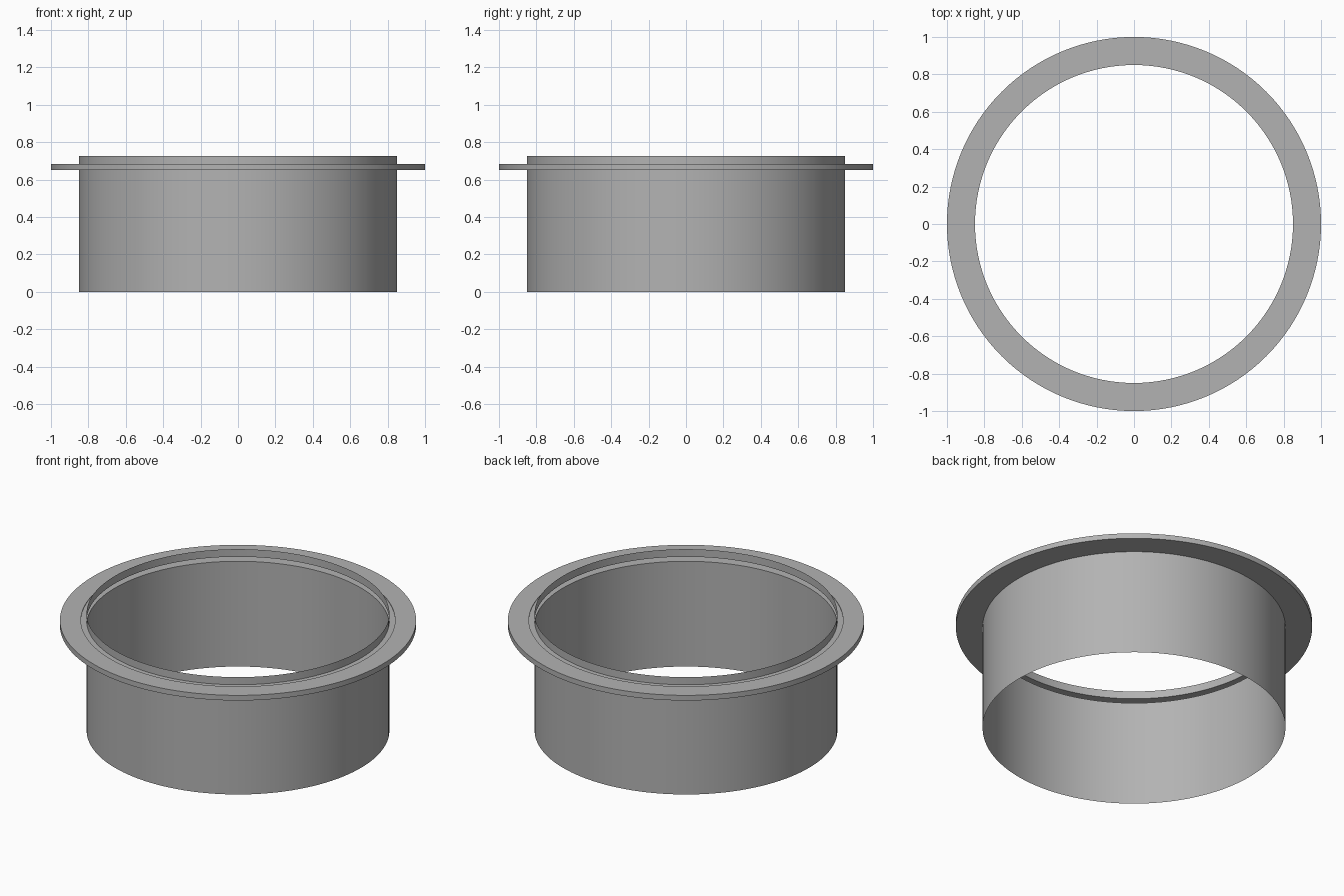
import bpy
import bmesh
import math

if "Cube" in bpy.data.objects:
    bpy.data.objects.remove(bpy.data.objects["Cube"])

SEGMENTS = 128


def lathe(name, profile, material):
    """Revolve an open (radius, height) profile around z as a thin sheet."""
    bm = bmesh.new()
    rings = []
    for r, z in profile:
        ring = []
        for i in range(SEGMENTS):
            a = 2 * math.pi * i / SEGMENTS
            ring.append(bm.verts.new((r * math.cos(a), r * math.sin(a), z)))
        rings.append(ring)
    for low, high in zip(rings, rings[1:]):
        for i in range(SEGMENTS):
            j = (i + 1) % SEGMENTS
            bm.faces.new((low[i], low[j], high[j], high[i]))
    mesh = bpy.data.meshes.new(name)
    bm.to_mesh(mesh)
    bm.free()
    mesh.materials.append(material)
    obj = bpy.data.objects.new(name, mesh)
    bpy.context.collection.objects.link(obj)
    bpy.ops.object.select_all(action='DESELECT')
    obj.select_set(True)
    bpy.context.view_layer.objects.active = obj
    bpy.ops.object.shade_smooth_by_angle(angle=math.radians(30))
    return obj


# Dark grey metal
metal = bpy.data.materials.new("dark_metal")
metal.diffuse_color = (0.45, 0.45, 0.45, 1.0)
metal.use_nodes = True
metal.node_tree.nodes["Principled BSDF"].inputs["Base Color"].default_value = metal.diffuse_color

# One pressed sheet: sleeve wall, hollow flange open to the inside, upright lip
lathe("flanged_sleeve", [
    (0.85, 0.0),      # sleeve foot
    (0.85, 0.652),    # sleeve top
    (1.0, 0.652),     # flange underside
    (1.0, 0.684),     # flange rim
    (0.882, 0.684),   # flange top
    (0.882, 0.680),   # shallow step around the lip
    (0.85, 0.680),    # seat of the lip
    (0.85, 0.727),    # lip top
], metal)
